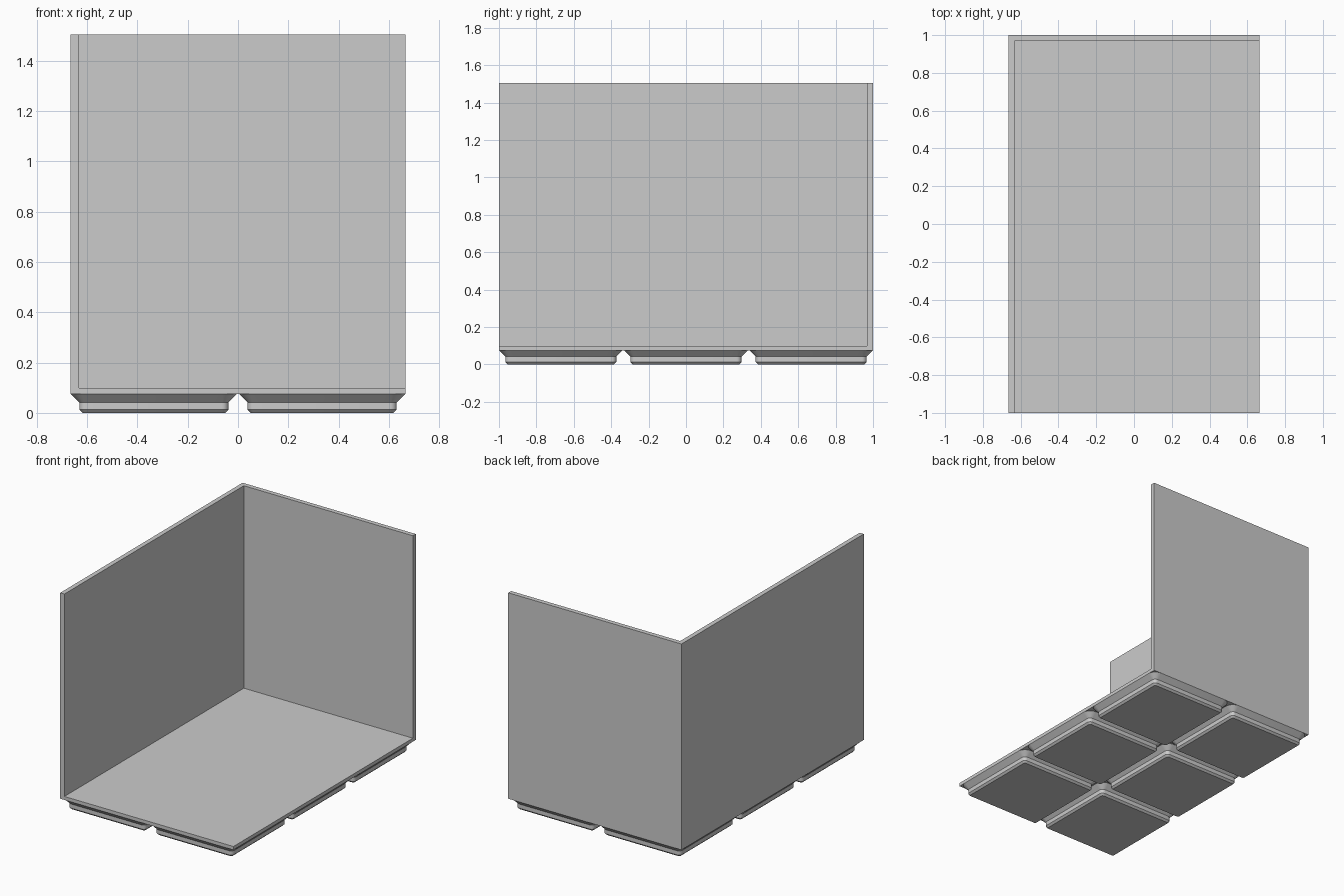
import bpy
import bmesh
import math

default_cube = bpy.data.objects.get("Cube")
if default_cube:
    bpy.data.objects.remove(default_cube, do_unlink=True)

# One grey plastic
grey = bpy.data.materials.new("plain grey")
grey.use_nodes = True
grey.diffuse_color = (0.6, 0.6, 0.6, 1)
grey.node_tree.nodes["Principled BSDF"].inputs["Base Color"].default_value = (0.6, 0.6, 0.6, 1)

UNIT = 2 / 125.5                 # size of one millimetre
HALF_X, HALF_Y, TOP = 0.665, 1.0, 1.505
FOOT_TOP = 4.75 * UNIT
WALL, FLOOR = 2 * UNIT, 1.5 * UNIT


def add_object(name, bm):
    mesh = bpy.data.meshes.new(name)
    bm.to_mesh(mesh)
    bm.free()
    mesh.materials.append(grey)
    obj = bpy.data.objects.new(name, mesh)
    bpy.context.collection.objects.link(obj)
    return obj


def rounded_square(half, radius, z, steps=6):
    """Points of a square outline with rounded corners."""
    points = []
    for corner in range(4):
        middle = math.radians(45 + 90 * corner)
        cx = math.copysign(half - radius, math.cos(middle))
        cy = math.copysign(half - radius, math.sin(middle))
        for i in range(steps + 1):
            a = math.radians(90 * corner + 90 * i / steps)
            points.append((cx + radius * math.cos(a), cy + radius * math.sin(a), z))
    return points


# Open corner shell: floor, right wall and back wall, thickened inwards
bm = bmesh.new()
bmesh.ops.create_cube(bm, size=2)
open_sides = [f for f in bm.faces if f.normal.x > 0.5 or f.normal.y < -0.5 or f.normal.z > 0.5]
bmesh.ops.delete(bm, geom=open_sides, context='FACES')
squash = FLOOR / WALL            # the floor is thinner than the walls
for v in bm.verts:
    v.co.x *= HALF_X
    v.co.y *= HALF_Y
    v.co.z = (v.co.z + 1) / 2 * (TOP - FOOT_TOP) / squash
shell = add_object("floor_and_walls", bm)
shell.location.z = FOOT_TOP
shell.scale.z = squash
thicken = shell.modifiers.new("thickness", 'SOLIDIFY')
thicken.thickness = WALL
thicken.offset = -1
thicken.use_even_offset = True

# Stepped foot: half width, corner radius and height of each outline
profile = [(17.8, 0.8, 0), (18.6, 1.6, 0.8), (18.6, 1.6, 2.6), (20.75, 3.75, 4.75)]
bm = bmesh.new()
rings = [[bm.verts.new(p) for p in rounded_square(h * UNIT, r * UNIT, z * UNIT)]
         for h, r, z in profile]
bm.faces.new(rings[0][::-1])
bm.faces.new(rings[-1])
for low, high in zip(rings, rings[1:]):
    for i in range(len(low)):
        j = (i + 1) % len(low)
        bm.faces.new((low[i], low[j], high[j], high[i]))
foot = add_object("foot", bm)

bpy.ops.object.select_all(action='DESELECT')
foot.select_set(True)
bpy.context.view_layer.objects.active = foot
bpy.ops.object.shade_smooth_by_angle(angle=math.radians(25))

# Two by three grid of feet
feet = [foot] + [foot.copy() for _ in range(5)]
for n, obj in enumerate(feet):
    if n:
        bpy.context.collection.objects.link(obj)
    column, row = n % 2, n // 2
    obj.name = f"foot_{row + 1}_{column + 1}"
    obj.location = ((column - 0.5) * 42 * UNIT, (row - 1) * 42 * UNIT, 0)
